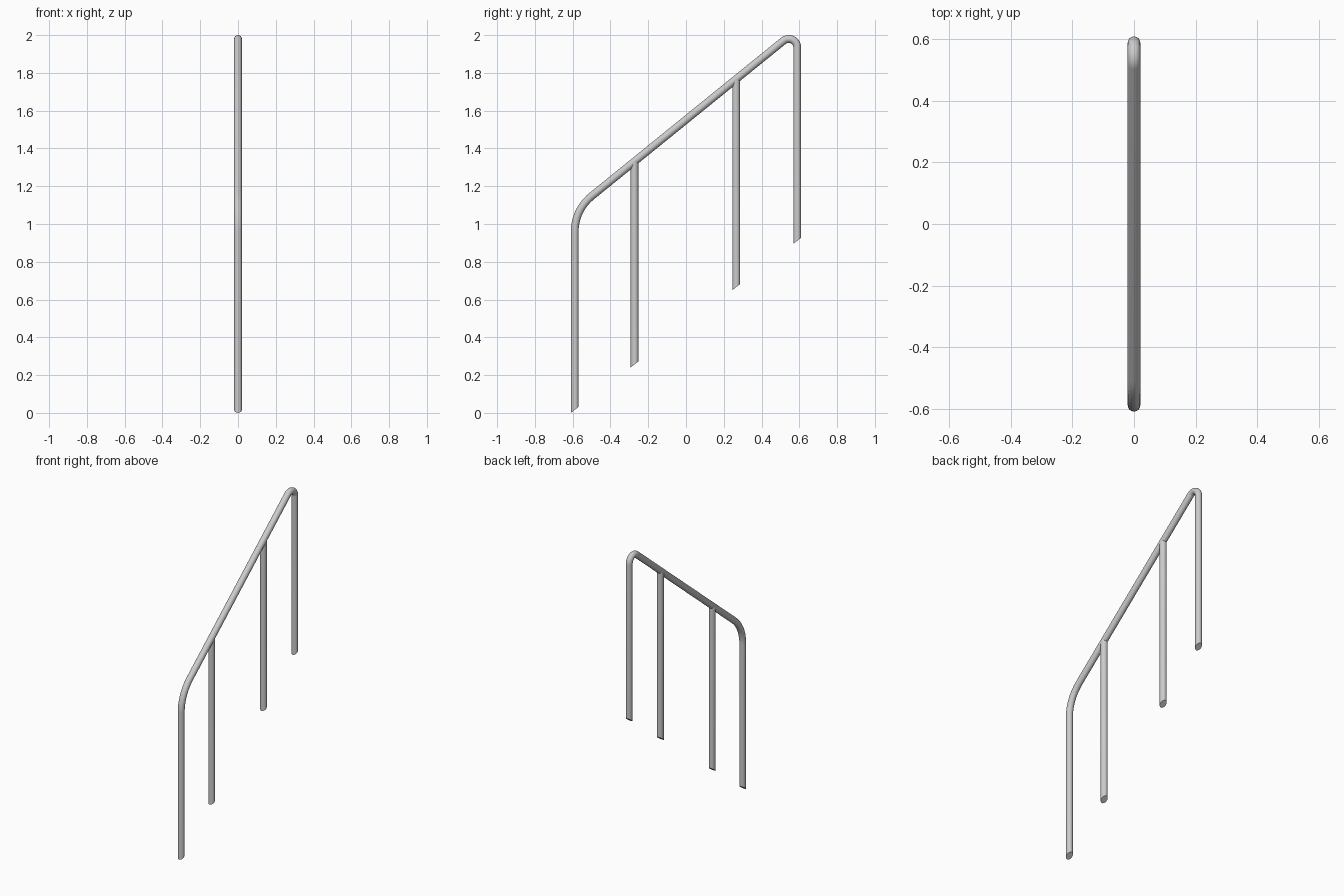
import bpy, bmesh, math
from mathutils import Vector

if "Cube" in bpy.data.objects:
    bpy.data.objects.remove(bpy.data.objects["Cube"])

R = 0.0205           # tube radius
END_Y = 0.589        # centre of the outer posts
STAIR = 0.76         # slope of the cut post feet
RAIL = 0.81          # slope of the handrail
SIDES = 24


def rail_z(y):
    return 1.552 + RAIL * y


def foot_z(y):
    return 0.016 + STAIR * (y + END_Y)


def tube(name, path, shear_start, shear_end=None):
    """Sweep a round tube along (y, z) points, slanting its ends to the given slopes."""
    pts = [Vector((0, y, z)) for y, z in path]
    bm = bmesh.new()
    rings = []
    for i, p in enumerate(pts):
        a = (p - pts[i - 1]).normalized() if i else Vector()
        b = (pts[i + 1] - p).normalized() if i < len(pts) - 1 else Vector()
        t = (a + b).normalized()
        side = Vector((0, t.z, -t.y))
        slope = shear_start if i == 0 else shear_end if i == len(pts) - 1 else None
        ring = []
        for k in range(SIDES):
            ang = 2 * math.pi * k / SIDES
            v = p + Vector((1, 0, 0)) * R * math.cos(ang) + side * R * math.sin(ang)
            if slope is not None:
                v.z = p.z + slope * (v.y - p.y)
            ring.append(bm.verts.new(v))
        rings.append(ring)
    for r0, r1 in zip(rings, rings[1:]):
        for k in range(SIDES):
            n = (k + 1) % SIDES
            bm.faces.new((r0[k], r0[n], r1[n], r1[k]))
    bm.faces.new(rings[0])
    bm.faces.new(rings[-1])
    bmesh.ops.recalc_face_normals(bm, faces=bm.faces[:])
    me = bpy.data.meshes.new(name)
    bm.to_mesh(me)
    bm.free()
    ob = bpy.data.objects.new(name, me)
    bpy.context.collection.objects.link(ob)
    bpy.ops.object.select_all(action='DESELECT')
    ob.select_set(True)
    bpy.context.view_layer.objects.active = ob
    bpy.ops.object.shade_smooth_by_angle(angle=math.radians(40))
    return ob


def arc(cy, cz, r, a0, a1, n):
    return [(cy + r * math.cos(a0 + (a1 - a0) * i / n),
             cz + r * math.sin(a0 + (a1 - a0) * i / n)) for i in range(n + 1)]


# Handrail: lower post, wide bend, sloped rail, tight bend, upper post
slope_ang = math.atan(RAIL)
low_r = 0.24
low_t = low_r * math.tan((math.pi / 2 - slope_ang) / 2)
top_r = 0.045
top_t = top_r * math.tan((math.pi / 2 + slope_ang) / 2)
path = [(-END_Y, foot_z(-END_Y))]
path += arc(-END_Y + low_r, rail_z(-END_Y) - low_t, low_r,
            math.pi, math.pi / 2 + slope_ang, 12)
path += arc(END_Y - top_r, rail_z(END_Y) - top_t, top_r,
            math.pi / 2 + slope_ang, 0, 16)
path += [(END_Y, foot_z(END_Y))]
tube("handrail", path, STAIR, STAIR)

# Two inner posts running up into the rail
for name, y in (("lower_inner_post", -0.272), ("upper_inner_post", 0.266)):
    tube(name, [(y, foot_z(y)), (y, rail_z(y))], STAIR, RAIL)
